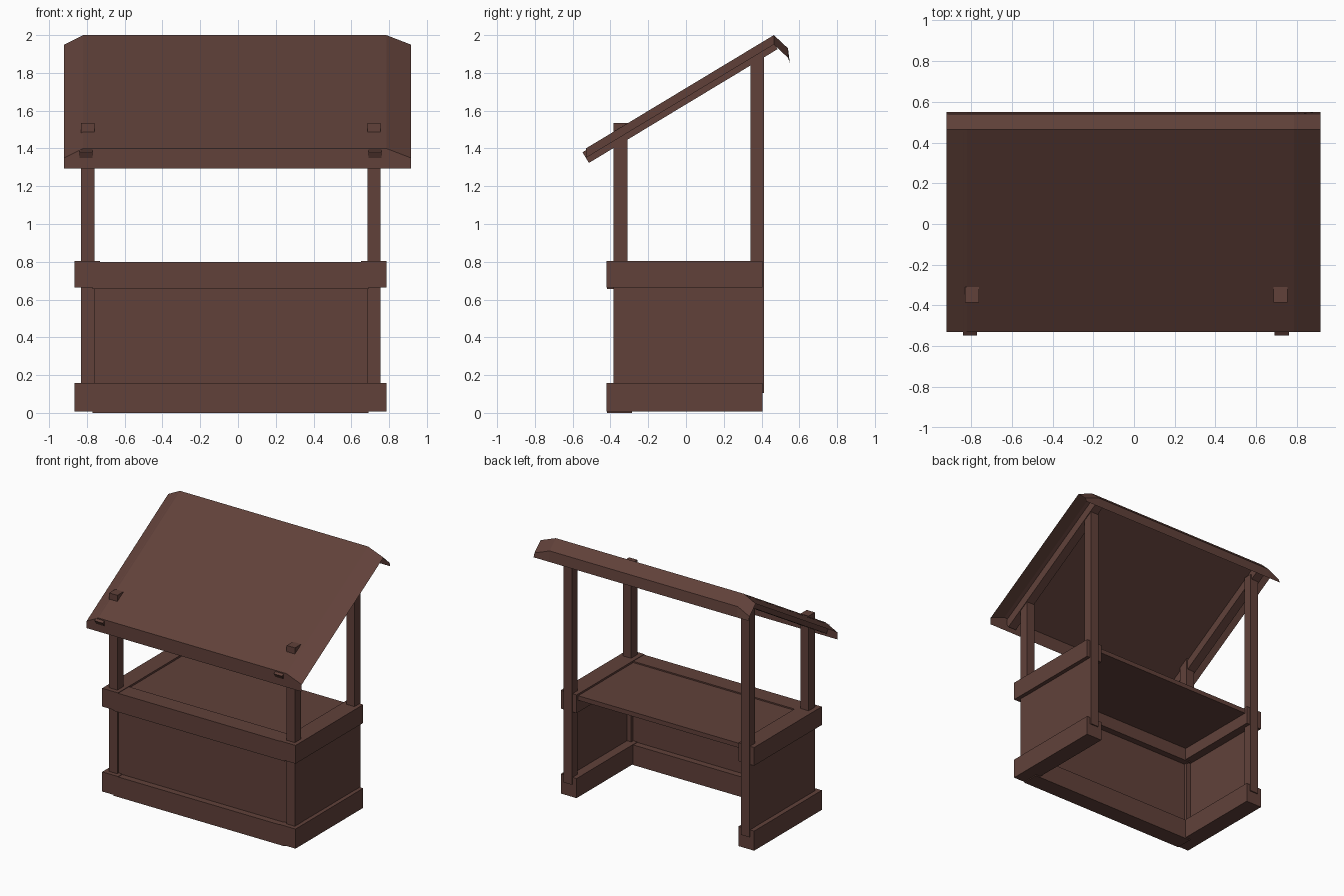
import bpy, bmesh, math

if "Cube" in bpy.data.objects:
    bpy.data.objects.remove(bpy.data.objects["Cube"])

wood = bpy.data.materials.new("dark_brown_wood")
wood.diffuse_color = (0.119, 0.053, 0.042, 1)
wood.use_nodes = True
wood.node_tree.nodes["Principled BSDF"].inputs["Base Color"].default_value = wood.diffuse_color


def make(name, bm):
    bmesh.ops.recalc_face_normals(bm, faces=bm.faces)
    mesh = bpy.data.meshes.new(name)
    bm.to_mesh(mesh)
    bm.free()
    mesh.materials.append(wood)
    obj = bpy.data.objects.new(name, mesh)
    bpy.context.collection.objects.link(obj)
    return obj


def box(name, x, y, z):
    """Box from (min, max) ranges on each axis."""
    bm = bmesh.new()
    bmesh.ops.create_cube(bm, size=1)
    for v in bm.verts:
        v.co = [r[0] if c < 0 else r[1] for c, r in zip(v.co, (x, y, z))]
    return make(name, bm)


def sweep_x(name, profile, x0, x1):
    """Closed y-z profile extruded along x."""
    bm = bmesh.new()
    face = bm.faces.new([bm.verts.new((x0, y, z)) for y, z in profile])
    ext = bmesh.ops.extrude_face_region(bm, geom=[face])
    for v in ext["geom"]:
        if isinstance(v, bmesh.types.BMVert):
            v.co.x = x1
    return make(name, bm)


# Trim boards: lower skirt and counter rim, open at the back
for label, z0, z1 in (("skirt", 0.0, 0.155), ("counter_rim", 0.655, 0.80)):
    box(f"left_{label}", (-0.865, -0.73), (-0.42, 0.405), (z0 + 0.008, z1 + 0.004))
    box(f"right_{label}", (0.65, 0.785), (-0.42, 0.405), (z0 + 0.008, z1 + 0.004))
    box(f"front_{label}", (-0.77, 0.69), (-0.418, -0.285), (z0, z1))

# Counter top and wall panels
box("counter_top", (-0.74, 0.66), (-0.30, 0.385), (0.755, 0.79))
box("front_panel", (-0.80, 0.72), (-0.368, -0.335), (0.10, 0.72))
box("left_panel", (-0.829, -0.795), (-0.383, 0.36), (0.10, 0.72))
box("right_panel", (0.72, 0.754), (-0.383, 0.36), (0.10, 0.72))

# Posts and sloping rafters
slope = math.atan2(0.6, 0.995)
c, s = math.cos(slope), math.sin(slope)
length, depth = 1.166, 0.066
y, z = -0.548, 1.38
rafter = [(y, z), (y + length * c, z + length * s),
          (y + length * c + depth * s, z + length * s - depth * c),
          (y + depth * s, z - depth * c)]
for side, px, rx in (("left", -0.83, -0.84), ("right", 0.685, 0.69)):
    box(f"{side}_front_post", (px, px + 0.07), (-0.385, -0.31), (0.10, 1.535))
    box(f"{side}_back_post", (px, px + 0.07), (0.342, 0.413), (0.105, 1.92))
    sweep_x(f"{side}_rafter", rafter, rx, rx + 0.07)

# Thin sheet roof with drooping sides, front and back lips: (y, z, side drop)
rows = [(-0.53, 1.295, 0), (-0.53, 1.40, 0.05), (0.465, 2.0, 0.05),
        (0.54, 1.93, 0.05), (0.55, 1.85, 0)]
cols = [(-0.92, 1), (-0.82, 0), (0.785, 0), (0.915, 1)]
bm = bmesh.new()
grid = [[bm.verts.new((x, ry, rz - drop * edge)) for x, edge in cols]
        for ry, rz, drop in rows]
for a, b in zip(grid, grid[1:]):
    for i in range(3):
        bm.faces.new((a[i], a[i + 1], b[i + 1], b[i]))
make("roof_sheet", bm)
